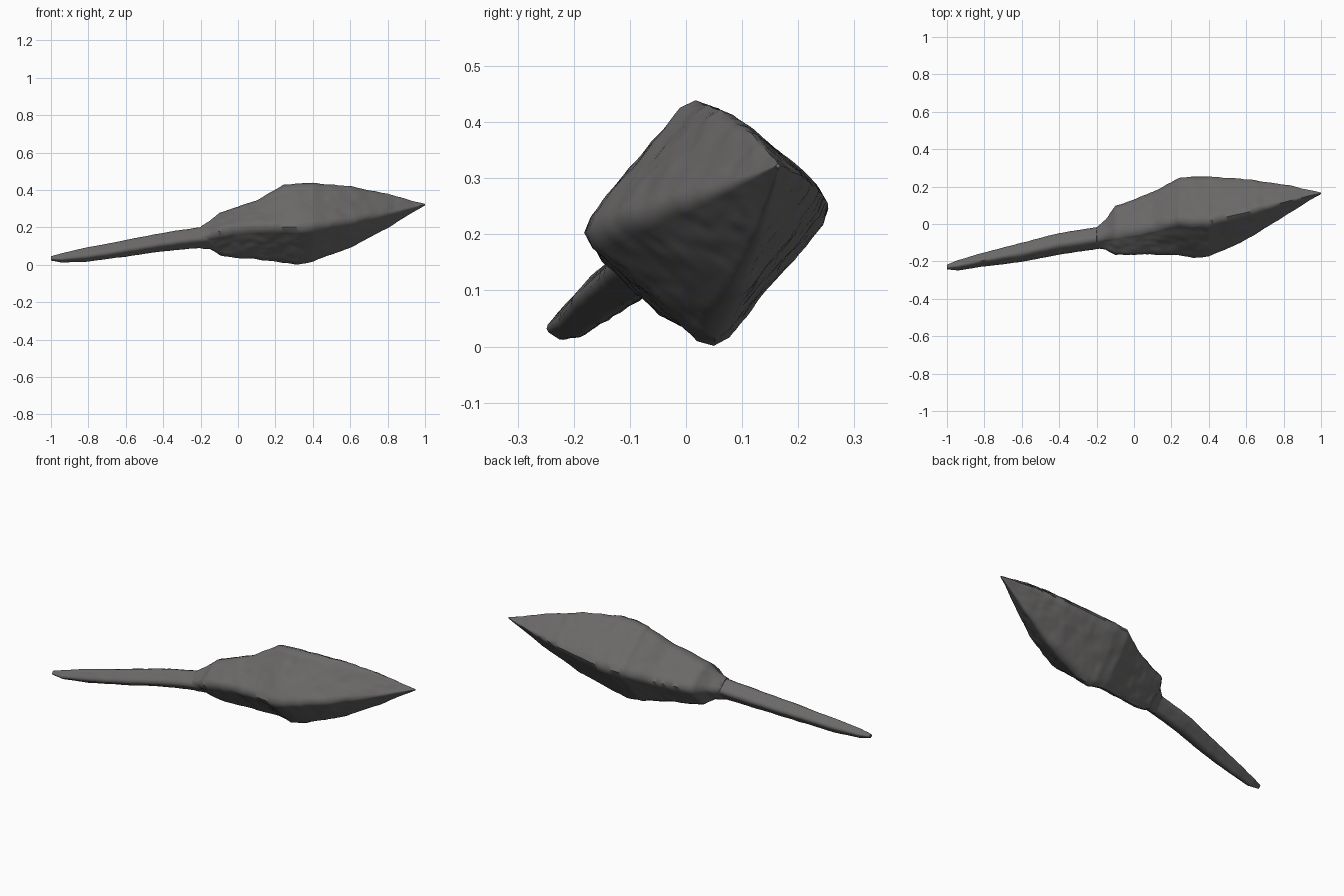
import bpy, bmesh, math
from mathutils import Vector, noise

if "Cube" in bpy.data.objects:
    bpy.data.objects.remove(bpy.data.objects["Cube"])

# One flat colour: dark corroded iron
iron = bpy.data.materials.new("dark iron")
iron.diffuse_color = (0.145, 0.14, 0.138, 1)
iron.use_nodes = True
iron.node_tree.nodes["Principled BSDF"].inputs["Base Color"].default_value = iron.diffuse_color

# Profile stations: x, y min, y max, z min, z max, z of the front ridge
HEAD = [
    (-0.20, -0.132, -0.020, 0.088, 0.208, 0.145),
    (-0.15, -0.138, 0.025, 0.085, 0.235, 0.160),
    (-0.10, -0.162, 0.096, 0.052, 0.280, 0.180),
    (0.00, -0.165, 0.130, 0.035, 0.312, 0.198),
    (0.10, -0.163, 0.170, 0.030, 0.345, 0.203),
    (0.24, -0.166, 0.248, 0.012, 0.426, 0.203),
    (0.32, -0.181, 0.254, 0.001, 0.438, 0.203),
    (0.40, -0.175, 0.253, 0.018, 0.438, 0.208),
    (0.60, -0.085, 0.240, 0.091, 0.420, 0.235),
    (0.80, 0.038, 0.211, 0.197, 0.381, 0.273),
    (0.94, 0.128, 0.181, 0.284, 0.340, 0.308),
    (1.00, 0.160, 0.168, 0.318, 0.326, 0.322),
]
TANG = [
    (-1.00, -0.243, -0.217, 0.023, 0.046, 0.032),
    (-0.94, -0.248, -0.193, 0.012, 0.063, 0.032),
    (-0.80, -0.227, -0.153, 0.017, 0.094, 0.046),
    (-0.60, -0.202, -0.100, 0.044, 0.133, 0.078),
    (-0.40, -0.163, -0.048, 0.073, 0.172, 0.112),
    (-0.15, -0.128, -0.010, 0.095, 0.210, 0.145),
]


def ring(s, per_side):
    """Rounded four-cornered cross-section, rounder towards the rear."""
    x, y0, y1, z0, z1, zf = s
    yc, zc, w, h = (y0 + y1) / 2, (z0 + z1) / 2, (y1 - y0) / 2, (z1 - z0) / 2
    rear = min(1, max(0, (0.2 - x) / 0.35))
    near, push = 0.12 + 0.10 * rear, 1.07 + 0.09 * rear
    mid = Vector((x, yc, zc))
    corners = [Vector((x, yc - 0.1 * w, z1)), Vector((x, y0, zf)),
               Vector((x, yc + 0.06 * w, z0)), Vector((x, y1, zc + 0.12 * h))]
    poly = []
    for i, c in enumerate(corners):
        before, after = corners[i - 1], corners[(i + 1) % 4]
        poly += [mid + (c.lerp(before, near) - mid) * push, c,
                 mid + (c.lerp(after, near) - mid) * push]
    pts = []
    for i, p in enumerate(poly):
        q = poly[(i + 1) % 12]
        n = per_side if i % 3 == 2 else 1
        pts += [p.lerp(q, k / n) for k in range(n)]
    return pts


def loft(name, stations, step, per_side, rough):
    """Skin the stations, then roughen the surface with shallow pits."""
    bm = bmesh.new()
    rows = []
    for a, b in zip(stations, stations[1:]):
        n = max(1, round((b[0] - a[0]) / step))
        rows += [tuple(u + (v - u) * k / n for u, v in zip(a, b)) for k in range(n)]
    rows.append(stations[-1])
    loops = [[bm.verts.new(p) for p in ring(r, per_side)] for r in rows]
    for a, b in zip(loops, loops[1:]):
        for i in range(len(a)):
            j = (i + 1) % len(a)
            bm.faces.new((a[i], a[j], b[j], b[i]))
    bm.faces.new(loops[0])
    bm.faces.new(loops[-1])
    bmesh.ops.recalc_face_normals(bm, faces=bm.faces)
    bm.normal_update()
    moves = []
    for v in bm.verts:
        wave = noise.noise(v.co * 16) + 0.6 * noise.noise(v.co * 34)
        fade = min(1, (1.02 - abs(v.co.x)) * 5)
        moves.append(v.normal * wave * rough * fade)
    for v, m in zip(bm.verts, moves):
        v.co += m
    me = bpy.data.meshes.new(name)
    bm.to_mesh(me)
    bm.free()
    me.materials.append(iron)
    ob = bpy.data.objects.new(name, me)
    bpy.context.collection.objects.link(ob)
    bpy.ops.object.select_all(action='DESELECT')
    ob.select_set(True)
    bpy.context.view_layer.objects.active = ob
    bpy.ops.object.shade_smooth_by_angle(angle=math.radians(50))
    return ob


# Square-section bolt head and the tapering tang behind it
loft("bolt_head", HEAD, 0.014, 16, 0.004)
loft("tang", TANG, 0.014, 5, 0.002)
